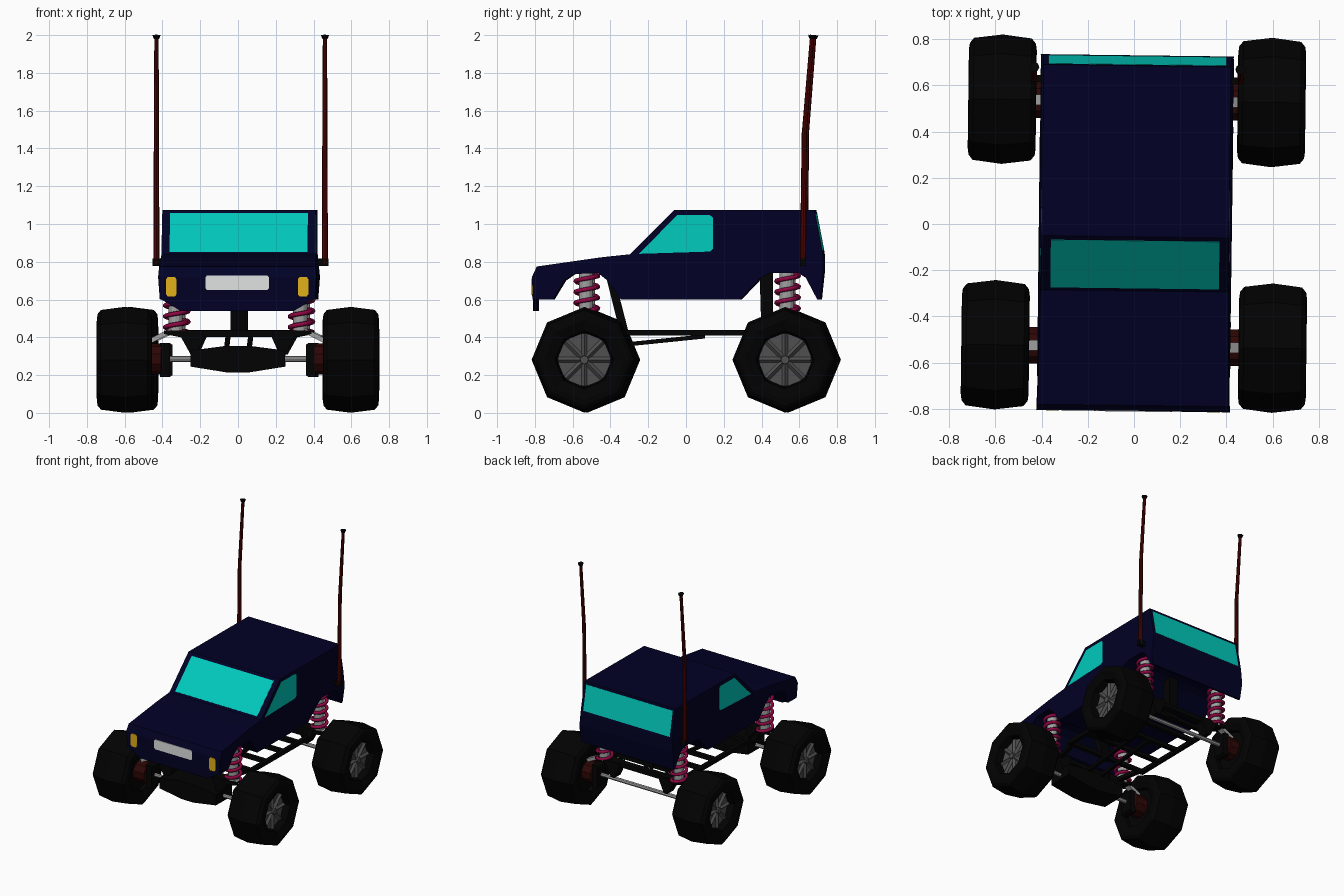
import bpy, bmesh, math
from mathutils import Matrix, Vector

if "Cube" in bpy.data.objects:
    bpy.data.objects.remove(bpy.data.objects["Cube"])

# The whole truck sits turned very slightly about z
G = Matrix.Translation((0.006, 0, 0)) @ Matrix.Rotation(-0.0125, 4, 'Z')


def material(name, r, g, b):
    m = bpy.data.materials.new(name)
    m.diffuse_color = (r, g, b, 1)
    m.use_nodes = True
    m.node_tree.nodes["Principled BSDF"].inputs["Base Color"].default_value = m.diffuse_color
    return m


NAVY = material("navy paint", 0.0003, 0.0003, 0.019)
TEAL = material("teal glass", 0.0005, 0.59, 0.51)
YELLOW = material("yellow lamp", 0.76, 0.44, 0.01)
WHITE = material("pale plate", 0.74, 0.77, 0.75)
BLACK = material("black frame and tyres", 0.0006, 0.0006, 0.0006)
RED = material("dark red", 0.075, 0.001, 0.001)
BROWN = material("hub brown", 0.026, 0.002, 0.0015)
CRIMSON = material("crimson spring", 0.29, 0.002, 0.06)
SILVER = material("silver metal", 0.36, 0.36, 0.36)
GREY = material("rim grey", 0.08, 0.08, 0.08)


def place(name, mesh, mat, local=Matrix()):
    ob = bpy.data.objects.new(name, mesh)
    bpy.context.collection.objects.link(ob)
    if not mesh.materials:
        mesh.materials.append(mat)
    ob.matrix_world = G @ local
    return ob


def finish(name, bm, mat, local=Matrix()):
    bmesh.ops.recalc_face_normals(bm, faces=bm.faces[:])
    if bm.calc_volume(signed=True) < 0:
        bmesh.ops.reverse_faces(bm, faces=bm.faces[:])
    mesh = bpy.data.meshes.new(name)
    bm.to_mesh(mesh)
    bm.free()
    return place(name, mesh, mat, local)


def loft(r1, r2):
    """Closed solid between two matching outlines."""
    bm = bmesh.new()
    r1, r2 = [bm.verts.new(p) for p in r1], [bm.verts.new(p) for p in r2]
    bm.faces.new(r1)
    bm.faces.new(r2)
    for i in range(len(r1)):
        j = (i + 1) % len(r1)
        bm.faces.new((r1[i], r1[j], r2[j], r2[i]))
    return bm


def prism_bm(pts, axis, a, b):
    """2D outline extruded from a to b along x or y."""
    return loft(*[[(d, p, q) if axis == 'x' else (p, d, q) for p, q in pts] for d in (a, b)])


def prism(name, pts, axis, a, b, mat):
    return finish(name, prism_bm(pts, axis, a, b), mat)


def plate(name, pts, mat, t=0.0013):
    """Thin slab centred on a flat 3D outline."""
    pts = [Vector(p) for p in pts]
    n = (pts[1] - pts[0]).cross(pts[2] - pts[0]).normalized() * t
    return finish(name, loft([p - n for p in pts], [p + n for p in pts]), mat)


def along(p, q):
    p, q = Vector(p), Vector(q)
    return Matrix.Translation((p + q) / 2) @ (q - p).to_track_quat('Z', 'Y').to_matrix().to_4x4()


def bar(name, p, q, w, h, mat, roll=0):
    bm = bmesh.new()
    bmesh.ops.create_cube(bm, size=1)
    bm.transform(along(p, q) @ Matrix.Rotation(roll, 4, 'Z')
                 @ Matrix.Diagonal((w, h, (Vector(q) - Vector(p)).length, 1)))
    return finish(name, bm, mat)


def rod(name, p, q, r1, r2, mat, n=10):
    bm = bmesh.new()
    bmesh.ops.create_cone(bm, cap_ends=True, segments=n, radius1=r1, radius2=r2,
                          depth=(Vector(q) - Vector(p)).length)
    bm.transform(along(p, q))
    return finish(name, bm, mat)


def half_width(z):
    """Body half width: widest at the waist, narrower above and below."""
    rows = [(0.60, 0.410), (0.72, 0.419), (0.84, 0.407), (1.08, 0.406)]
    for (z1, w1), (z2, w2) in zip(rows, rows[1:]):
        if z <= z2:
            return w1 + (w2 - w1) * (z - z1) / (z2 - z1)
    return rows[-1][1]


# Body: side profile with wheel arches
profile = [(-0.807, 0.60), (-0.81, 0.72), (-0.785, 0.775), (-0.45, 0.823), (-0.29, 0.84),
           (-0.055, 1.075), (0.685, 1.075), (0.73, 0.84), (0.73, 0.745), (0.715, 0.60),
           (0.70, 0.60), (0.64, 0.715), (0.60, 0.74), (0.45, 0.74), (0.40, 0.715), (0.29, 0.60),
           (-0.34, 0.60), (-0.41, 0.70), (-0.46, 0.74), (-0.59, 0.735), (-0.64, 0.70),
           (-0.70, 0.60)]
bm = prism_bm(profile, 'x', -1, 1)
for z in (0.72, 0.84):
    bmesh.ops.bisect_plane(bm, geom=bm.verts[:] + bm.edges[:] + bm.faces[:],
                           plane_co=(0, 0, z), plane_no=(0, 0, 1))
for v in bm.verts:
    v.co.x *= half_width(v.co.z)
finish("body", bm, NAVY)
prism("front_chin", [(-0.41, 0.605), (-0.30, 0.54), (0.30, 0.54), (0.41, 0.605)],
      'y', -0.806, -0.783, NAVY)

# Windows
plate("windshield", [(x, z - 1.13, z) for x, z in
                     ((-0.365, 0.852), (0.365, 0.852), (0.365, 1.058), (-0.365, 1.058))], TEAL)
plate("rear_window", [(x, 0.73 - (z - 0.84) * 0.1915, z) for x, z in
                      ((-0.385, 0.86), (0.385, 0.86), (0.385, 1.055), (-0.385, 1.055))], TEAL)
side = [(-0.245, 0.842), (-0.04, 1.048), (0.13, 1.048), (0.147, 1.035), (0.147, 0.868), (0.132, 0.854)]
for s in (-1, 1):
    plate("side_window", [(s * half_width(z), y, z) for y, z in side], TEAL)

# Front lamps and blank plate
for s in (-1, 1):
    lamp = [(-0.028, -0.04), (-0.018, -0.052), (0.018, -0.052), (0.028, -0.04),
            (0.028, 0.04), (0.018, 0.052), (-0.018, 0.052), (-0.028, 0.04)]
    plate("headlight", [(s * 0.349 + x, -0.81, 0.668 + z) for x, z in lamp], YELLOW, 0.002)
plate("front_plate", [(x, -0.81, z) for x, z in
                      ((-0.168, 0.66), (-0.16, 0.65), (0.16, 0.65), (0.168, 0.66),
                       (0.168, 0.718), (0.16, 0.728), (-0.16, 0.728), (-0.168, 0.718))], WHITE, 0.002)

# Tall bent antennas at the back corners
for s in (-1, 1):
    x = s * 0.446
    bar("antenna_mount", (s * 0.405, 0.625, 0.797), (s * 0.465, 0.625, 0.797), 0.03, 0.04, BLACK)
    rod("antenna_lower", (x, 0.625, 0.785), (x, 0.632, 1.49), 0.0165, 0.0135, RED, 8)
    rod("antenna_upper", (x, 0.632, 1.48), (x, 0.673, 1.985), 0.0135, 0.0115, RED, 8)
    rod("antenna_cap", (x, 0.672, 1.98), (x, 0.674, 2.0), 0.014, 0.022, BLACK, 8)

# Coil spring mesh shared by the four corners
curve = bpy.data.curves.new("coil", 'CURVE')
curve.dimensions = '3D'
curve.bevel_depth = 0.0125
curve.bevel_resolution = 1
curve.use_fill_caps = True
turns, steps = 5.5, 88
spline = curve.splines.new('POLY')
spline.points.add(steps)
for i, p in enumerate(spline.points):
    a = 2 * math.pi * turns * i / steps
    p.co = (0.055 * math.cos(a), 0.055 * math.sin(a), 0.425 + 0.315 * i / steps, 1)
helper = bpy.data.objects.new("coil_helper", curve)
bpy.context.collection.objects.link(helper)
coil = bpy.data.meshes.new_from_object(helper.evaluated_get(bpy.context.evaluated_depsgraph_get()))
bpy.data.objects.remove(helper)

# Eight-sided tyre cross-section: distance along the axle, radius
half = [(0.075, 0.145), (0.128, 0.155), (0.147, 0.212), (0.143, 0.242), (0.125, 0.264)]
section = half + [(0, 0.28)] + [(-d, r) for d, r in reversed(half)]


def wheel(s, x, y):
    z = 0.281
    bm = bmesh.new()
    rings = []
    for k in range(8):
        a = k * math.pi / 4
        rings.append([bm.verts.new((x + d, y + r * math.cos(a), z + r * math.sin(a))) for d, r in section])
    for k in range(8):
        r1, r2 = rings[k], rings[(k + 1) % 8]
        for i in range(len(section)):
            j = (i + 1) % len(section)
            bm.faces.new((r1[i], r1[j], r2[j], r2[i]))
    finish("tyre", bm, BLACK)
    rod("rim", (x, y, z), (x + s * 0.075, y, z), 0.14, 0.14, GREY, 16)
    rod("rim_back", (x - s * 0.10, y, z), (x, y, z), 0.145, 0.145, BLACK, 16)
    rod("wheel_cap", (x, y, z), (x + s * 0.105, y, z), 0.028, 0.022, GREY, 8)
    for k in range(8):
        c, t = math.cos(k * math.pi / 4), math.sin(k * math.pi / 4)
        bar("spoke", (x + s * 0.08, y + 0.02 * c, z + 0.02 * t),
            (x + s * 0.08, y + 0.138 * c, z + 0.138 * t), 0.022, 0.022, GREY, math.pi / 4)


# Wheels, hubs, arms and springs at each corner
for y, x in ((-0.53, 0.60), (0.533, 0.583)):
    for s in (-1, 1):
        wheel(s, s * x, y)
        rod("hub", (s * 0.405, y, 0.285), (s * (x - 0.08), y, 0.285), 0.083, 0.083, BROWN, 10)
        prism("hub_bracket", [(s * a, b) for a, b in ((0.36, 0.20), (0.375, 0.19), (0.412, 0.19),
              (0.412, 0.37), (0.375, 0.37), (0.36, 0.36))], 'y', y - 0.05, y + 0.05, BLACK)
        bar("upper_arm", (s * 0.35, y, 0.437), (s * 0.475, y, 0.375), 0.045, 0.025, SILVER)
        prism("spring_bracket", [(s * a, b) for a, b in ((0.18, 0.437), (0.39, 0.437), (0.39, 0.418),
              (0.30, 0.40), (0.25, 0.31), (0.22, 0.31), (0.18, 0.40))], 'y', y - 0.04, y + 0.04, BLACK)
        rod("shock", (s * 0.33, y + 0.005, 0.42), (s * 0.33, y + 0.005, 0.75), 0.038, 0.038, SILVER, 12)
        place("spring", coil, CRIMSON, Matrix.Translation((s * 0.33, y + 0.005, 0)))
    rod("axle", (-0.40, y, 0.285), (0.40, y, 0.285), 0.015, 0.015, SILVER, 8)
    bar("cross_member", (-0.25, y, 0.42), (0.25, y, 0.42), 0.05, 0.034, BLACK)

# Front gearbox
prism("front_gearbox", [(-0.25, 0.33), (-0.25, 0.245), (-0.05, 0.213), (0.05, 0.213), (0.25, 0.245),
                        (0.25, 0.33), (0.06, 0.355), (-0.06, 0.355)], 'y', -0.63, -0.43, BLACK)

# Ladder frame, struts to the body and links to the axles
for s in (-1, 1):
    bar("frame_rail", (s * 0.335, -0.32, 0.425), (s * 0.335, 0.45, 0.425), 0.03, 0.03, BLACK)
    bar("lower_link", (s * 0.06, -0.44, 0.35), (s * 0.06, 0.10, 0.405), 0.025, 0.022, BLACK)
    bar("front_link", (s * 0.31, -0.31, 0.425), (s * 0.26, -0.52, 0.42), 0.03, 0.03, BLACK)
    bar("rear_link", (s * 0.31, 0.44, 0.425), (s * 0.28, 0.54, 0.42), 0.03, 0.03, BLACK)
for y in (-0.31, -0.12, 0.09, 0.27, 0.43):
    bar("frame_crossbar", (-0.335, y, 0.425), (0.335, y, 0.425), 0.03, 0.03, BLACK)
prism("front_strut", [(-0.43, 0.75), (-0.38, 0.72), (-0.30, 0.41), (-0.345, 0.41)], 'x', -0.04, 0.04, BLACK)
prism("rear_strut", [(0.39, 0.75), (0.46, 0.75), (0.46, 0.41), (0.40, 0.41)], 'x', -0.04, 0.04, BLACK)
